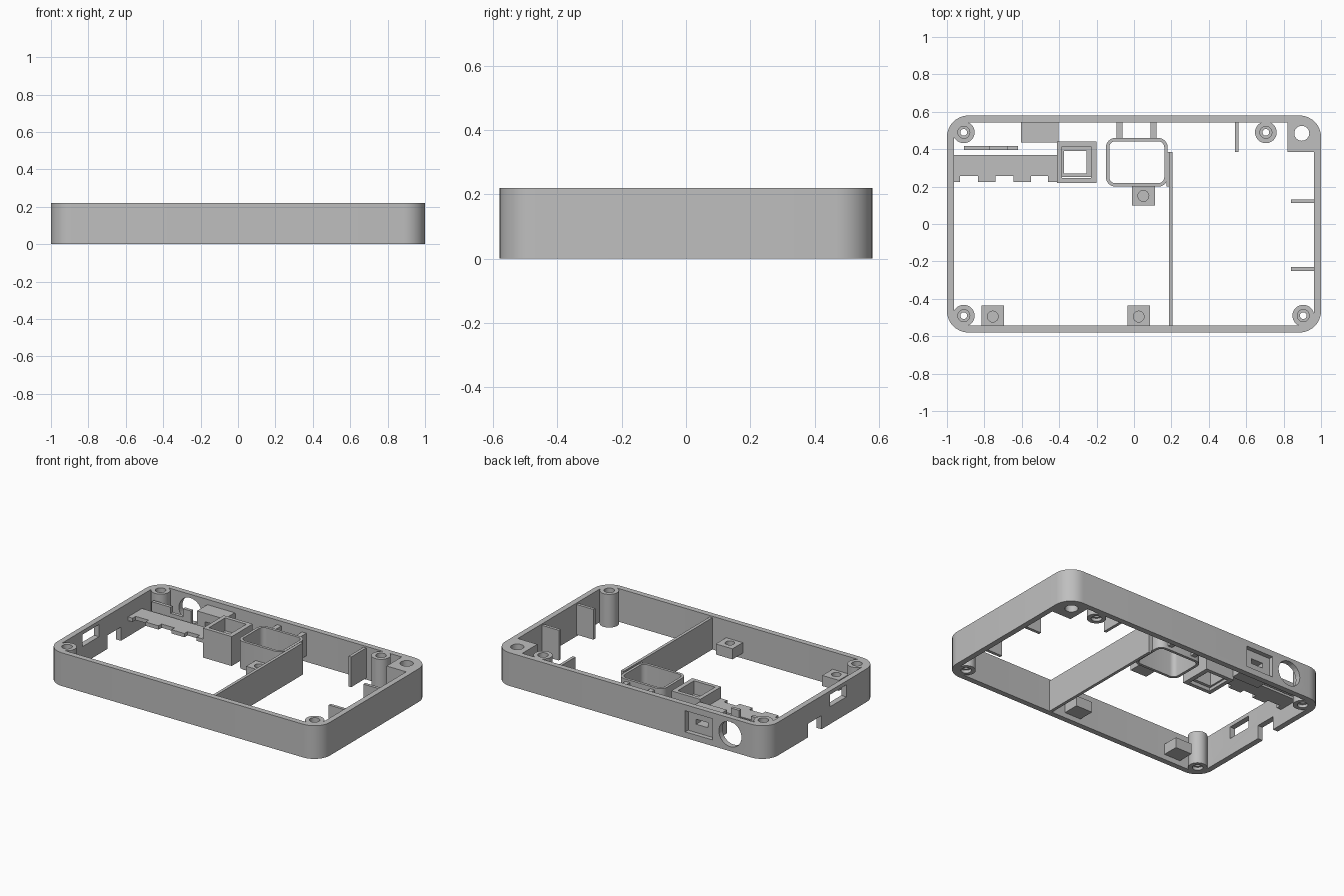
import bpy, bmesh, math

cube = bpy.data.objects.get("Cube")
if cube:
    bpy.data.objects.remove(cube, do_unlink=True)

H = 0.22
gray = bpy.data.materials.new("light_gray_plastic")
gray.use_nodes = True
color = (0.52, 0.52, 0.52, 1)
gray.diffuse_color = color
gray.node_tree.nodes["Principled BSDF"].inputs["Base Color"].default_value = color


def finish(name, bm):
    bmesh.ops.recalc_face_normals(bm, faces=bm.faces)
    mesh = bpy.data.meshes.new(name)
    bm.to_mesh(mesh)
    bm.free()
    mesh.materials.append(gray)
    ob = bpy.data.objects.new(name, mesh)
    bpy.context.scene.collection.objects.link(ob)
    return ob


def activate(ob):
    bpy.ops.object.select_all(action='DESELECT')
    ob.select_set(True)
    bpy.context.view_layer.objects.active = ob


def smooth(ob):
    activate(ob)
    bpy.ops.object.shade_smooth_by_angle(angle=math.radians(30))


def arc(cx, cy, r, a0, a1, n):
    return [(cx + r * math.cos(math.radians(a0 + (a1 - a0) * i / n)),
             cy + r * math.sin(math.radians(a0 + (a1 - a0) * i / n))) for i in range(n + 1)]


def circle(cx, cy, r, n=32):
    return arc(cx, cy, r, 0, 360, n)[:-1]


def rounded(x0, x1, y0, y1, r, n=10):
    if r == 0:
        return [(x1, y1), (x0, y1), (x0, y0), (x1, y0)]
    corners = [(x1 - r, y1 - r), (x0 + r, y1 - r), (x0 + r, y0 + r), (x1 - r, y0 + r)]
    return [p for i, (cx, cy) in enumerate(corners) for p in arc(cx, cy, r, 90 * i, 90 * i + 90, n)]


def prism(name, outline, z0, z1):
    bm = bmesh.new()
    low = [bm.verts.new((x, y, z0)) for x, y in outline]
    face = bm.faces.new(low)
    top = bmesh.ops.extrude_face_region(bm, geom=[face])["geom"]
    bmesh.ops.translate(bm, vec=(0, 0, z1 - z0),
                        verts=[v for v in top if isinstance(v, bmesh.types.BMVert)])
    return finish(name, bm)


def box(name, x0, x1, y0, y1, z0, z1):
    return prism(name, rounded(x0, x1, y0, y1, 0), z0, z1)


def ring(name, outer, inner, z0, z1):
    bm = bmesh.new()
    loops = [[bm.verts.new((x, y, z)) for x, y in pts]
             for pts, z in ((outer, z0), (outer, z1), (inner, z1), (inner, z0))]
    n = len(outer)
    for k in range(4):
        a, b = loops[k], loops[(k + 1) % 4]
        for i in range(n):
            j = (i + 1) % n
            bm.faces.new((a[i], a[j], b[j], b[i]))
    ob = finish(name, bm)
    smooth(ob)
    return ob


def cut(ob, cutter):
    cutter.hide_render = True
    mod = ob.modifiers.new("cut", 'BOOLEAN')
    mod.operation = 'DIFFERENCE'
    mod.solver = 'EXACT'
    mod.object = cutter
    activate(ob)
    bpy.ops.object.modifier_apply(modifier=mod.name)
    bpy.data.objects.remove(cutter, do_unlink=True)


# Outer frame with its openings
T = 0.037
frame = ring("outer_frame", rounded(-1, 1, -0.58, 0.58, 0.115),
             rounded(-1 + T, 1 - T, -0.58 + T, 0.58 - T, 0.115 - T), 0, H)
cut(frame, box("port_cutter", -0.6, -0.4, 0.5, 0.7, 0.04, 0.18))
hole = prism("jack_cutter", circle(-0.73, 0, 0.083), -0.1, 0.1)
hole.rotation_euler.x = math.pi / 2
hole.location = (0, 0.58, 0.113)
bpy.context.view_layer.update()
cut(frame, hole)
cut(frame, box("window_cutter", -1.1, -0.9, -0.25, -0.08, 0.115, 0.195))
cut(frame, box("notch_cutter", -1.1, -0.9, 0.01, 0.15, -0.1, 0.09))
smooth(frame)

# Port housing behind the rectangular opening
port = box("port_housing", -0.605, -0.405, 0.435, 0.55, 0.03, 0.185)
cut(port, box("slot_cutter", -0.545, -0.46, 0.4, 0.6, 0.095, 0.128))

# Screw posts with stepped bores
for i, (x, y) in enumerate([(-0.91, 0.49), (0.705, 0.49), (-0.91, -0.49), (0.905, -0.49)]):
    ring(f"screw_post_{i + 1}", circle(x, y, 0.058), circle(x, y, 0.032), 0, H)
    ring(f"post_step_{i + 1}", circle(x, y, 0.033), circle(x, y, 0.018), 0.02, 0.19)

# Solid corner with a round through hole
corner = prism("corner_block", [(0.82, 0.385), (0.985, 0.385)]
               + arc(0.885, 0.465, 0.105, 0, 90, 8) + [(0.82, 0.57)], 0, H)
cut(corner, prism("corner_cutter", circle(0.897, 0.485, 0.04), -0.1, 0.4))
smooth(corner)

# Small mounting blocks with blind holes
for i, (x, y) in enumerate([(-0.755, -0.49), (0.025, -0.49), (0.05, 0.155)]):
    block = box(f"mounting_block_{i + 1}", x - 0.061, x + 0.061, y - 0.055, y + 0.055, 0.035, 0.105)
    cut(block, prism("blind_cutter", circle(x, y - 0.005, 0.029, 24), 0.06, 0.2))
    smooth(block)

# Divider and reinforcing ribs
box("divider", 0.187, 0.207, -0.55, 0.385, 0, 0.21)
box("divider_link", 0.175, 0.19, 0.2, 0.385, 0.02, 0.2)
box("back_rib", 0.54, 0.56, 0.385, 0.55, 0.01, 0.21)
for i, y in enumerate((0.122, -0.24)):
    box(f"side_rib_{i + 1}", 0.84, 0.97, y - 0.01, y + 0.01, 0.01, 0.21)
for i, x in enumerate((-0.077, 0.105)):
    box(f"bay_rib_{i + 1}", x - 0.016, x + 0.016, 0.455, 0.55, 0.04, 0.19)

# Rounded open bay
ring("rounded_bay", rounded(-0.15, 0.18, 0.2, 0.46, 0.05, 6),
     rounded(-0.132, 0.162, 0.218, 0.442, 0.032, 6), 0.02, 0.205)

# Square well with an inner ledge
ring("square_well", rounded(-0.412, -0.2, 0.22, 0.44, 0),
     rounded(-0.385, -0.23, 0.245, 0.415, 0), 0.01, 0.205)
ring("well_ledge", rounded(-0.39, -0.225, 0.25, 0.42, 0),
     rounded(-0.373, -0.253, 0.27, 0.39, 0), 0.03, 0.12)

# Toothed shelf
box("shelf", -0.97, -0.41, 0.257, 0.37, 0.105, 0.13)
for i, (x0, x1) in enumerate([(-0.97, -0.93), (-0.835, -0.74), (-0.645, -0.55), (-0.46, -0.41)]):
    box(f"shelf_tooth_{i + 1}", x0, x1, 0.225, 0.26, 0.105, 0.13)

# Stepped retaining bar behind the shelf
for i, (x0, x1, z) in enumerate([(-0.91, -0.77, 0.18), (-0.77, -0.68, 0.14), (-0.68, -0.62, 0.195)]):
    box(f"retaining_bar_{i + 1}", x0, x1, 0.395, 0.417, 0.1, z)
